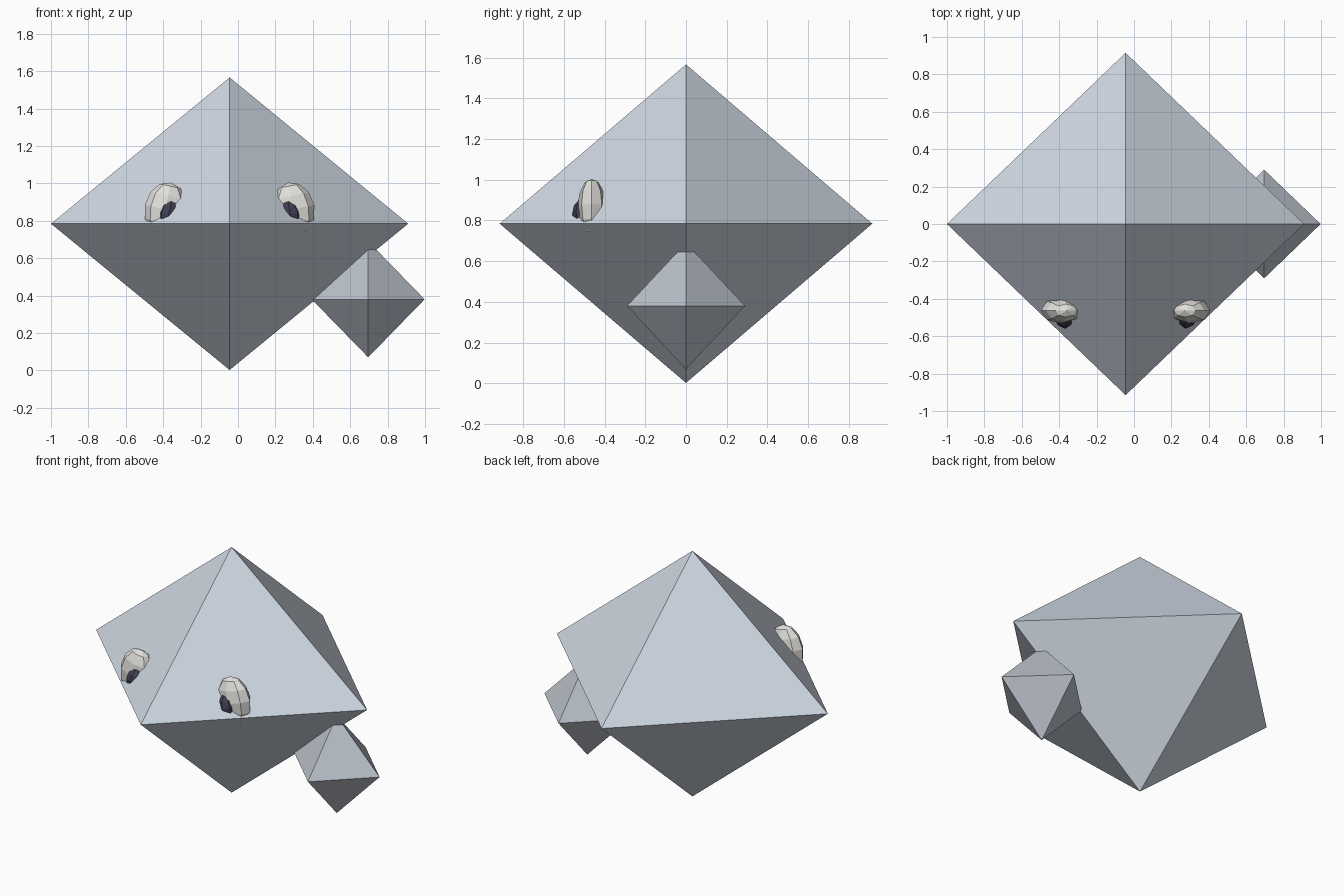
import bpy, bmesh
from mathutils import Vector

if "Cube" in bpy.data.objects:
    bpy.data.objects.remove(bpy.data.objects["Cube"])

def material(name, rgb):
    m = bpy.data.materials.new(name)
    m.diffuse_color = (*rgb, 1)
    m.use_nodes = True
    m.node_tree.nodes["Principled BSDF"].inputs["Base Color"].default_value = m.diffuse_color
    return m

def finish(name, bm, loc, mat, rot=(0, 0, 0)):
    bmesh.ops.recalc_face_normals(bm, faces=bm.faces)
    me = bpy.data.meshes.new(name)
    bm.to_mesh(me)
    bm.free()
    ob = bpy.data.objects.new(name, me)
    ob.location, ob.rotation_euler = loc, rot
    me.materials.append(mat)
    bpy.context.collection.objects.link(ob)
    return ob

def octahedron(name, loc, half, mat):
    bm = bmesh.new()
    for axis in range(3):
        for s in (-1, 1):
            p = Vector((0, 0, 0))
            p[axis] = s * half[axis]
            bm.verts.new(p)
    bmesh.ops.convex_hull(bm, input=bm.verts)
    return finish(name, bm, loc, mat)

def ball(name, loc, radii, mat, rot):
    bm = bmesh.new()
    bmesh.ops.create_uvsphere(bm, u_segments=8, v_segments=6, radius=1)
    bmesh.ops.scale(bm, vec=radii, verts=bm.verts)
    return finish(name, bm, loc, mat, rot)

body_mat = material("pale_blue", (0.62, 0.68, 0.76))
tail_mat = material("slate", (0.5, 0.54, 0.6))
eye_mat = material("off_white", (0.75, 0.74, 0.71))
pupil_mat = material("dark", (0.05, 0.05, 0.09))

# Large body and the small side crystal
CX = -0.045
octahedron("body", (CX, 0, 0.784), (0.955, 0.915, 0.782), body_mat)
octahedron("side_crystal", (0.696, 0, 0.38), (0.302, 0.29, 0.31), tail_mat)

# Half-sunk eyes with dark pupils, mirrored about the body centre
for s, side in ((-1, "left"), (1, "right")):
    tilt = (0, -s * 0.2, 0)
    ball(f"{side}_eye", (CX + s * 0.343, -0.463, 0.862),
         (0.112, 0.07, 0.145), eye_mat, tilt)
    ball(f"{side}_pupil", (CX + s * 0.325, -0.495, 0.835),
         (0.056, 0.064, 0.077), pupil_mat, tilt)
